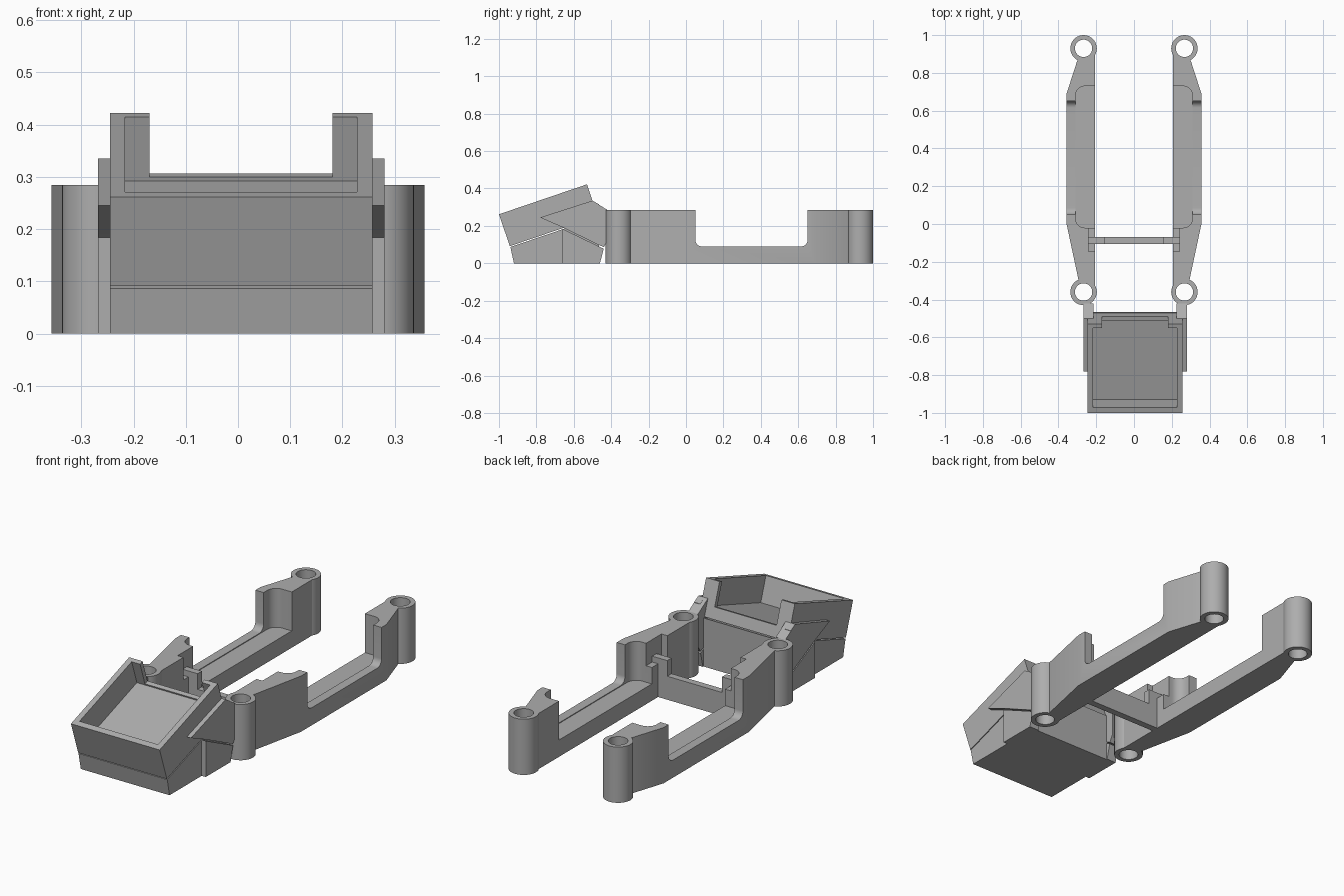
import bpy, bmesh, math
from mathutils import Vector

cube = bpy.data.objects.get("Cube")
if cube:
    bpy.data.objects.remove(cube, do_unlink=True)

grey = bpy.data.materials.new("plain_grey")
grey.use_nodes = True
colour = (0.42, 0.42, 0.42, 1)
grey.diffuse_color = colour
grey.node_tree.nodes["Principled BSDF"].inputs["Base Color"].default_value = colour


def prism(name, points, axis, low, high):
    """Extrude a flat outline: (x, y) along z, or (y, z) along x."""
    bm = bmesh.new()
    place = (lambda a, b: (a, b, low)) if axis == "z" else (lambda a, b: (low, a, b))
    face = bm.faces.new([bm.verts.new(place(a, b)) for a, b in points])
    grown = bmesh.ops.extrude_face_region(bm, geom=[face])["geom"]
    step = Vector((0, 0, high - low) if axis == "z" else (high - low, 0, 0))
    bmesh.ops.translate(bm, vec=step, verts=[v for v in grown if isinstance(v, bmesh.types.BMVert)])
    bmesh.ops.recalc_face_normals(bm, faces=bm.faces)
    mesh = bpy.data.meshes.new(name)
    bm.to_mesh(mesh)
    bm.free()
    mesh.materials.append(grey)
    obj = bpy.data.objects.new(name, mesh)
    bpy.context.scene.collection.objects.link(obj)
    return obj


def arc(cx, cy, radius, start, end, steps=8):
    angles = [math.radians(start + (end - start) * i / steps) for i in range(steps + 1)]
    return [(cx + radius * math.cos(t), cy + radius * math.sin(t)) for t in angles]


def box(x0, x1, y0, y1):
    return [(x0, y0), (x1, y0), (x1, y1), (x0, y1)]


def combine(target, others, operation):
    """Apply booleans and drop the helper solids."""
    for other in others:
        mod = target.modifiers.new("combine", "BOOLEAN")
        mod.operation, mod.solver, mod.object = operation, "EXACT", other
        bpy.context.view_layer.objects.active = target
        bpy.ops.object.modifier_apply(modifier=mod.name)
        bpy.data.objects.remove(other, do_unlink=True)


def mirrored(obj, name, centre=0.0):
    """Copy a part to the other side of x = centre."""
    copy = bpy.data.objects.new(name, obj.data.copy())
    bpy.context.scene.collection.objects.link(copy)
    bm = bmesh.new()
    bm.from_mesh(copy.data)
    for v in bm.verts:
        v.co.x = 2 * centre - v.co.x
    bmesh.ops.reverse_faces(bm, faces=bm.faces)
    bm.to_mesh(copy.data)
    bm.free()
    return copy


# Side rail with screw bosses at both ends
TOP, BOSS_X, ENDS = 0.285, 0.267, (-0.36, 0.93)
rail = prism("left_rail", [(0.207, -0.36), (0.267, -0.36), (0.293, -0.3), (0.357, 0.0),
                           (0.357, 0.69), (0.302, 0.86), (0.267, 0.93), (0.207, 0.93)], "z", 0, TOP)
trough = [(0.65, 0.4), (0.05, 0.4)] + arc(0.085, 0.125, 0.035, 180, 270) + arc(0.615, 0.125, 0.035, 270, 360)
pocket = [(0.1, 0.73), (0.1, -0.02)] + arc(0.26, 0.03, 0.05, 270, 360) + arc(0.26, 0.68, 0.05, 0, 90)
combine(rail, [
    prism("trough_cutter", trough, "x", 0.1, 0.5),
    prism("pocket_cutter", pocket, "z", 0.086, 0.4),
    prism("notch_cutter", box(0.1, 0.24, -0.145, 0.0), "z", 0.17, 0.4),
], "DIFFERENCE")
combine(rail, [prism("boss", arc(BOSS_X, y, 0.07, 0, 350, 35), "z", 0, TOP) for y in ENDS], "UNION")
combine(rail, [prism("hole", arc(BOSS_X, y, 0.046, 0, 350, 35), "z", -0.1, 0.4) for y in ENDS], "DIFFERENCE")
rails = [rail, mirrored(rail, "right_rail")]

# Cross bar with raised ends that hook into the rails
prism("cross_bar", box(-0.21, 0.21, -0.105, -0.07), "z", 0, 0.12)
hook = prism("left_bar_hook", box(0.155, 0.24, -0.105, -0.07), "z", 0.1, 0.2)
mirrored(hook, "right_bar_hook")

# Tilted open tray, laid out along its own slope
MID, HALF = 0.006, 0.251
slope = math.atan2(0.16, 0.47)
along = Vector((math.cos(slope), math.sin(slope)))
down = Vector((math.sin(slope), -math.cos(slope)))


def tilted(u0, u1, d0, d1):
    front = Vector((-1.0, 0.262))
    return [tuple(front + along * u + down * d) for u, d in ((u0, d0), (u1, d0), (u1, d1), (u0, d1))]


tray = prism("tray", tilted(0, 0.497, 0, 0.18), "x", MID - HALF, MID + HALF)
combine(tray, [
    prism("cavity_cutter", tilted(0.03, 0.475, -0.1, 0.13), "x", MID - 0.222, MID + 0.222),
    prism("back_gap_cutter", tilted(0.4, 0.6, -0.1, 0.122), "x", MID - 0.175, MID + 0.175),
], "DIFFERENCE")

# Wedge base under the tray, with a fine seam between them
prism("tray_base", [(-0.939, 0.087), (-0.92, 0), (-0.465, 0), (-0.465, 0.248)], "x", MID - HALF, MID + HALF)

# Side flaps, lower cheeks and the lugs that reach the front bosses
sides = [
    ("flap", [(-0.78, 0.245), (-0.66, 0.192), (-0.465, 0.097), (-0.465, 0.315), (-0.5, 0.335)], 0.24),
    ("upper_lug", [(-0.5, 0.335), (-0.5, 0.115), (-0.44, 0.086), (-0.42, 0.12), (-0.42, 0.285)], 0.22),
    ("cheek", [(-0.66, 0), (-0.465, 0), (-0.465, 0.09), (-0.66, 0.184)], 0.24),
    ("lower_lug", [(-0.5, 0), (-0.46, 0), (-0.44, 0.078), (-0.5, 0.106)], 0.22),
]
for name, outline, inner in sides:
    part = prism("left_" + name, outline, "x", MID + inner, MID + 0.274)
    mirrored(part, "right_" + name, MID)

# Smooth the round bosses and fillets, keeping hard edges
bpy.ops.object.select_all(action="DESELECT")
for obj in rails:
    obj.select_set(True)
bpy.context.view_layer.objects.active = rail
bpy.ops.object.shade_smooth_by_angle(angle=math.radians(30))
